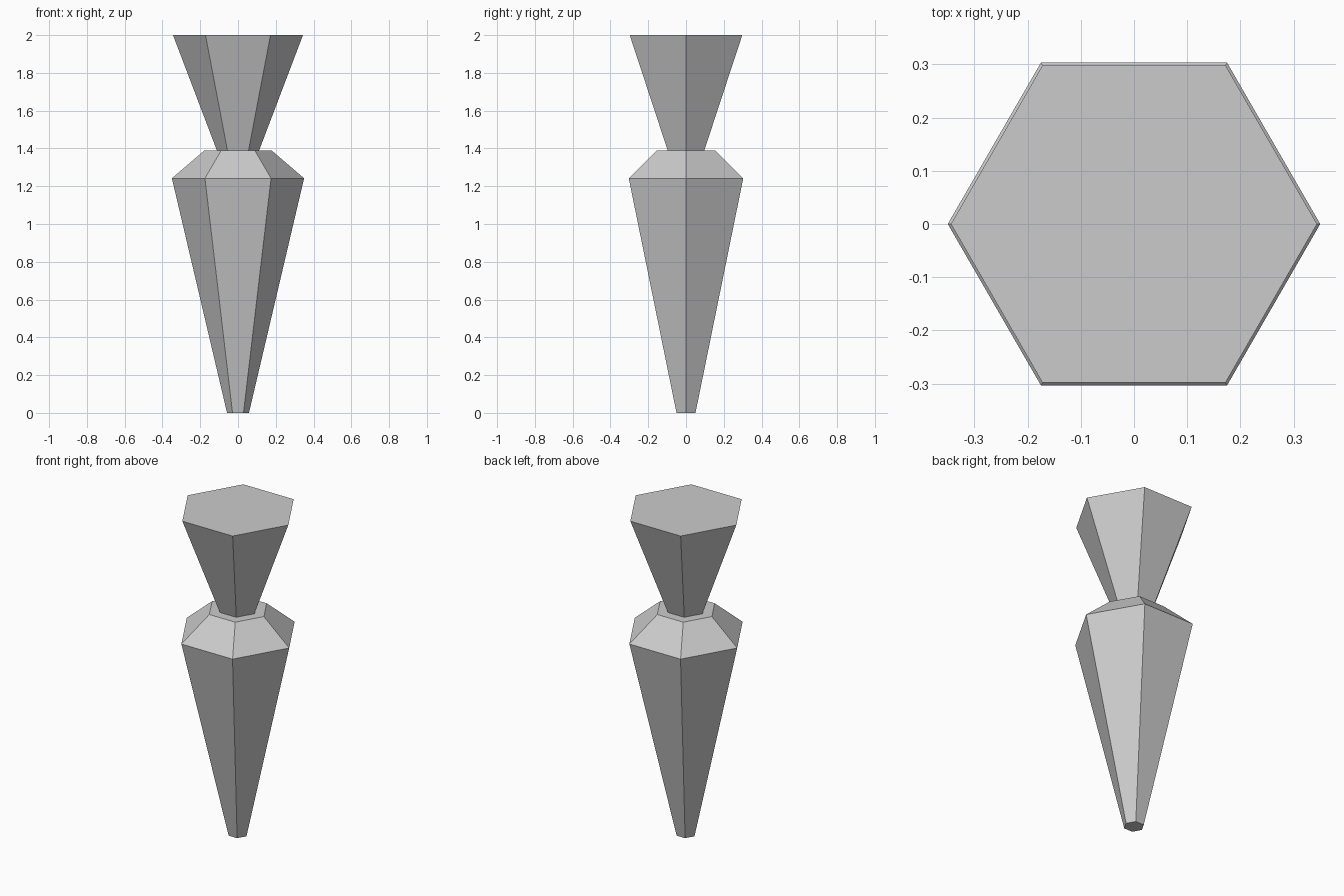
import bpy
import bmesh
from math import cos, sin, tau

if "Cube" in bpy.data.objects:
    bpy.data.objects.remove(bpy.data.objects["Cube"])

SIDES = 6

# Silhouette from foot to top: (corner radius, height)
PROFILE = [(0.058, 0.0), (0.35, 1.242), (0.177, 1.39), (0.112, 1.39), (0.344, 2.0)]


def hex_ring(bm, radius, z):
    return [bm.verts.new((radius * cos(tau * i / SIDES), radius * sin(tau * i / SIDES), z))
            for i in range(SIDES)]


def faceted_turning(name, profile):
    bm = bmesh.new()
    rings = [hex_ring(bm, r, z) for r, z in profile]
    # Side panels and shoulder ledge
    for low, high in zip(rings, rings[1:]):
        for i in range(SIDES):
            j = (i + 1) % SIDES
            bm.faces.new((low[i], low[j], high[j], high[i]))
    # Foot and top caps
    bm.faces.new(rings[0][::-1])
    bm.faces.new(rings[-1])
    mesh = bpy.data.meshes.new(name)
    bm.to_mesh(mesh)
    bm.free()
    obj = bpy.data.objects.new(name, mesh)
    bpy.context.collection.objects.link(obj)
    return obj


# Tapered leg, shoulder, narrow neck and flared top in one piece
faceted_turning("tapered_leg", PROFILE)
